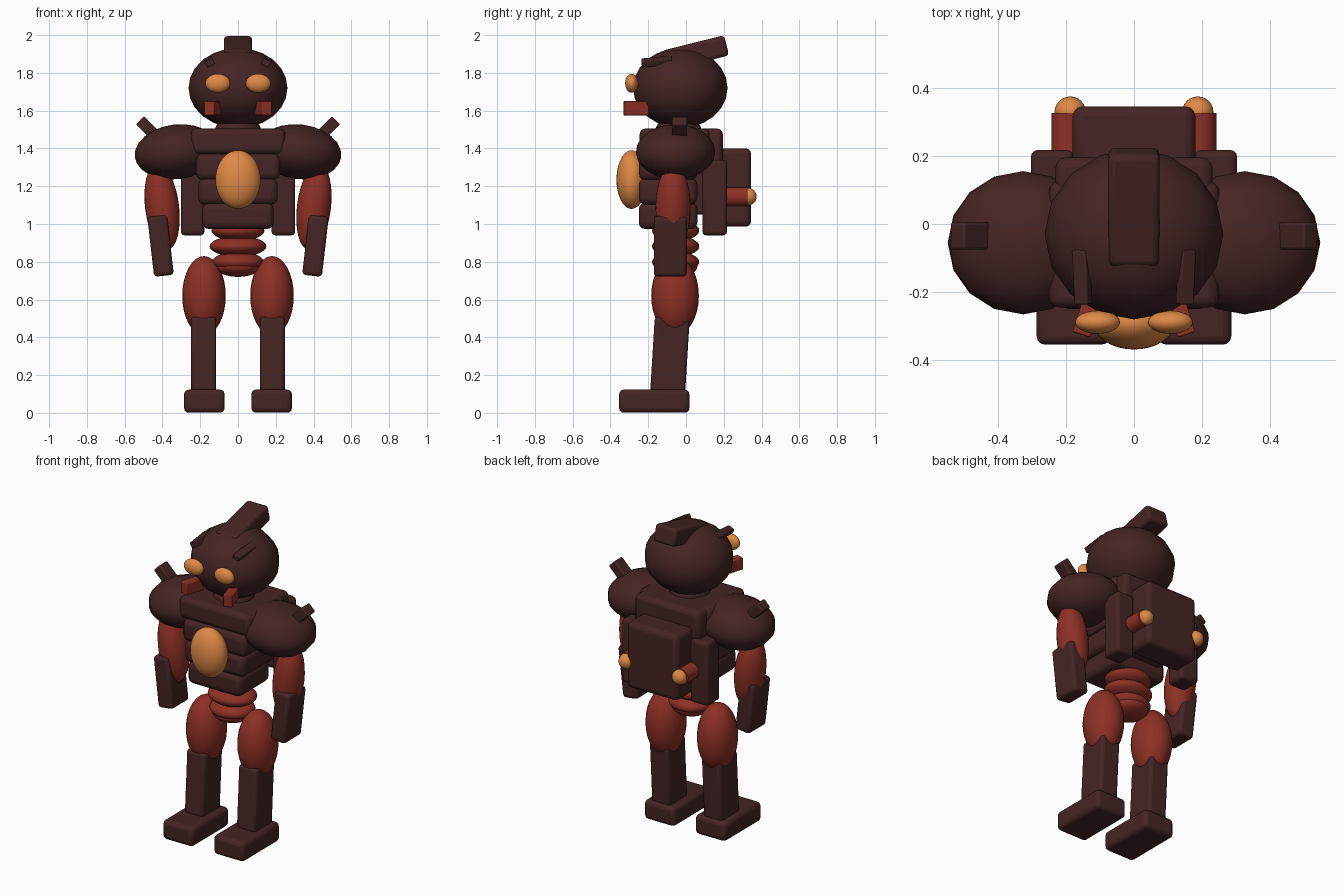
import bpy
from math import radians

if "Cube" in bpy.data.objects:
    bpy.data.objects.remove(bpy.data.objects["Cube"])


def material(name, rgb):
    m = bpy.data.materials.new(name)
    m.use_nodes = True
    m.diffuse_color = (*rgb, 1)
    m.node_tree.nodes["Principled BSDF"].inputs["Base Color"].default_value = (*rgb, 1)
    return m


DARK = material("dark maroon", (0.060, 0.018, 0.018))
RED = material("rust red", (0.27, 0.030, 0.019))
GOLD = material("amber", (0.74, 0.25, 0.062))


def finish(name, mat, rot):
    ob = bpy.context.object
    ob.name = name
    ob.rotation_euler = [radians(a) for a in rot]
    ob.data.materials.append(mat)
    return ob


def box(name, mat, loc, size, rot=(0, 0, 0), bevel=0.02):
    """Rounded box given by centre and full size."""
    bpy.ops.mesh.primitive_cube_add(size=1, location=loc)
    ob = finish(name, mat, rot)
    ob.scale = size
    bpy.ops.object.transform_apply(location=False, rotation=False, scale=True)
    mod = ob.modifiers.new("rounded edges", "BEVEL")
    mod.width = bevel
    mod.segments = 3
    bpy.ops.object.shade_smooth_by_angle(angle=radians(40))


def ball(name, mat, loc, radii, rot=(0, 0, 0), seg=24, rings=16):
    """Ellipsoid given by centre and radii."""
    bpy.ops.mesh.primitive_uv_sphere_add(segments=seg, ring_count=rings, location=loc)
    ob = finish(name, mat, rot)
    ob.scale = radii
    bpy.ops.object.transform_apply(location=False, rotation=False, scale=True)
    bpy.ops.object.shade_smooth()


def pair(make, name, mat, loc, size, rot=(0, 0, 0), **kw):
    """Make a part on the left (+x) and its mirror on the right."""
    for side, s in (("left", 1), ("right", -1)):
        make(f"{side}_{name}", mat, (s * loc[0], loc[1], loc[2]), size,
             (rot[0], s * rot[1], s * rot[2]), **kw)


# Head
ball("head", DARK, (0, -0.03, 1.72), (0.262, 0.25, 0.212), seg=16, rings=12)
box("head_crest", DARK, (0, 0.05, 1.905), (0.15, 0.34, 0.11), (14, 0, 0))
pair(ball, "eye", GOLD, (0.107, -0.288, 1.745), (0.066, 0.034, 0.05))
pair(box, "brow", DARK, (0.152, -0.155, 1.86), (0.045, 0.16, 0.035), (6, 25, 0), bevel=0.005)
pair(box, "mandible", RED, (0.135, -0.265, 1.613), (0.055, 0.125, 0.075), (0, 0, 18), bevel=0.005)

# Neck and torso, narrowing downwards
ball("neck", DARK, (0, -0.04, 1.5), (0.12, 0.12, 0.07))
box("chest_plate", DARK, (0, -0.06, 1.438), (0.50, 0.37, 0.135), bevel=0.03)
for i, half in enumerate((0.222, 0.21, 0.188)):
    box(f"rib_plate_{i + 1}", DARK, (0, -0.095, 1.303 - 0.13 * i),
        (2 * half, 0.31, 0.14), bevel=0.035)
box("lower_rib", DARK, (0, -0.08, 1.02), (0.34, 0.26, 0.09), bevel=0.03)
ball("chest_core", GOLD, (0, -0.288, 1.235), (0.12, 0.08, 0.155), seg=32, rings=20)
for i, r in enumerate((0.14, 0.15, 0.135)):
    ball(f"waist_ring_{i + 1}", RED, (0, -0.055, 0.965 - 0.083 * i), (r, 0.125, 0.055))
ball("hip_core", RED, (0, -0.055, 0.775), (0.12, 0.115, 0.055))

# Backpack
box("upper_back_plate", DARK, (0, 0.11, 1.41), (0.46, 0.17, 0.19), bevel=0.03)
box("backpack", DARK, (0, 0.255, 1.193), (0.36, 0.18, 0.415), bevel=0.03)
box("back_mount", DARK, (0, 0.11, 1.2), (0.28, 0.14, 0.3))
pair(box, "back_pod", DARK, (0.24, 0.152, 1.14), (0.125, 0.13, 0.40))
for side, s in (("left", 1), ("right", -1)):
    bpy.ops.mesh.primitive_cylinder_add(vertices=20, radius=0.05, depth=0.14,
                                        location=(s * 0.192, 0.255, 1.145))
    finish(f"{side}_thruster", RED, (90, 0, 0))
    bpy.ops.object.shade_smooth_by_angle(angle=radians(40))
pair(ball, "thruster_tip", GOLD, (0.187, 0.328, 1.145), (0.046, 0.046, 0.046))

# Arms
pair(ball, "shoulder", DARK, (0.325, -0.055, 1.382), (0.223, 0.21, 0.145), (0, 7, 0), seg=16, rings=12)
pair(box, "shoulder_spike", DARK, (0.475, -0.035, 1.505), (0.06, 0.08, 0.125), (0, 45, 0), bevel=0.008)
pair(ball, "upper_arm", RED, (0.402, -0.068, 1.09), (0.09, 0.093, 0.23), (0, 7, 0))
pair(box, "forearm", DARK, (0.41, -0.083, 0.885), (0.105, 0.175, 0.32), (0, 6.5, 0))

# Legs
pair(ball, "thigh", RED, (0.18, -0.058, 0.62), (0.115, 0.126, 0.21))
pair(box, "shin", DARK, (0.182, -0.085, 0.305), (0.133, 0.185, 0.40), (-3.5, 0, 0))
pair(box, "foot", DARK, (0.178, -0.168, 0.062), (0.215, 0.372, 0.122), bevel=0.025)
